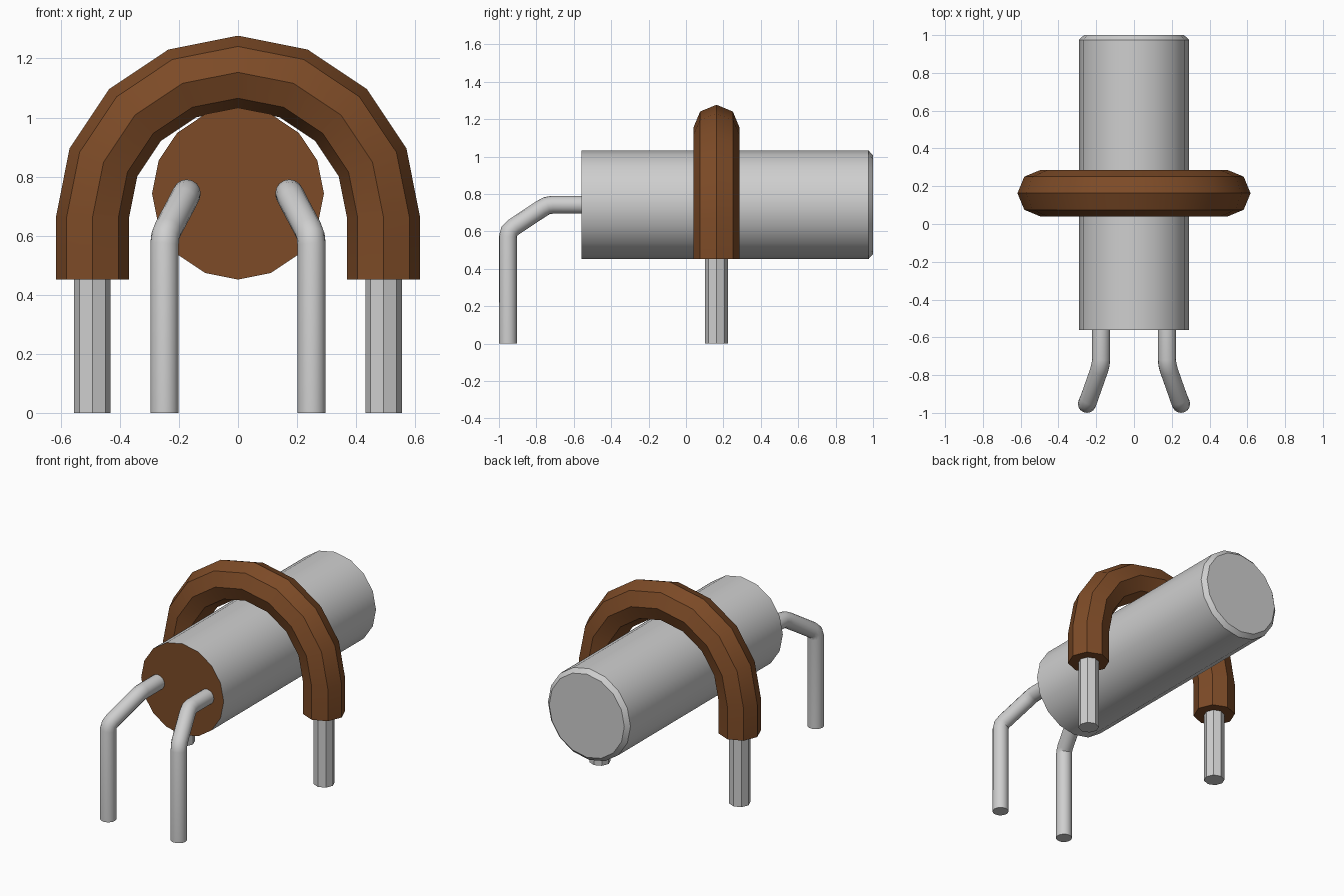
import bpy, bmesh, math
from mathutils import Vector

if "Cube" in bpy.data.objects:
    bpy.data.objects.remove(bpy.data.objects["Cube"], do_unlink=True)


def material(name, color):
    m = bpy.data.materials.new(name)
    m.use_nodes = True
    m.diffuse_color = (*color, 1)
    m.node_tree.nodes["Principled BSDF"].inputs["Base Color"].default_value = (*color, 1)
    return m


GREY = material("metal grey", (0.62, 0.62, 0.62))
BROWN = material("copper brown", (0.205, 0.07, 0.02))
X, Y, Z = Vector((1, 0, 0)), Vector((0, 1, 0)), Vector((0, 0, 1))


def loft(name, rings, sides, *mats):
    """Capped tube through rings given as (centre, radius, axis u, axis v)."""
    bm = bmesh.new()
    loops = []
    for c, r, u, v in rings:
        angles = [math.tau * i / sides for i in range(sides)]
        loops.append([bm.verts.new(c + r * (u * math.cos(a) + v * math.sin(a))) for a in angles])
    for a, b in zip(loops, loops[1:]):
        for i in range(sides):
            j = (i + 1) % sides
            bm.faces.new((a[i], a[j], b[j], b[i]))
    bm.faces.new(loops[0])
    bm.faces.new(loops[-1])
    bmesh.ops.recalc_face_normals(bm, faces=bm.faces)
    mesh = bpy.data.meshes.new(name)
    bm.to_mesh(mesh)
    bm.free()
    for m in mats:
        mesh.materials.append(m)
    obj = bpy.data.objects.new(name, mesh)
    bpy.context.collection.objects.link(obj)
    bpy.ops.object.select_all(action='DESELECT')
    obj.select_set(True)
    bpy.context.view_layer.objects.active = obj
    bpy.ops.object.shade_smooth_by_angle(angle=math.radians(30))
    return obj


# Horizontal can with a chamfered back rim and a brown front face
can_z = 0.7425
can = loft("can", [(Vector((0, y, can_z)), r, X, Z)
                   for y, r in ((-0.56, 0.291), (0.975, 0.291), (1.0, 0.265))],
           16, GREY, BROWN)
for p in can.data.polygons:
    p.material_index = 1 if p.normal.y < -0.9 else 0

# Insulated arch over the can: straight ends and a half circle
R, arch_y, spring_z, end_z = 0.493, 0.163, 0.66, 0.452
rings = [(Vector((R, arch_y, end_z)), 0.124, X, Y)]
for k in range(9):
    a = math.pi * k / 8
    u = Vector((math.cos(a), 0, math.sin(a)))
    rings.append((Vector((0, arch_y, spring_z)) + u * R, 0.124, u, Y))
rings.append((Vector((-R, arch_y, end_z)), 0.124, -X, Y))
loft("arch_sleeve", rings, 8, BROWN)

# Bent leads out of the front, and straight pins below the arch
for side, s in (("left", 1), ("right", -1)):
    path = [Vector((s * x, y, z)) for x, y, z in (
        (0.174, -0.54, 0.7425), (0.174, -0.715, 0.7425), (0.177, -0.745, 0.737),
        (0.185, -0.775, 0.72), (0.238, -0.925, 0.62), (0.246, -0.945, 0.60),
        (0.249, -0.952, 0.57), (0.249, -0.952, 0))]
    rings = []
    for i, c in enumerate(path):
        t = Vector()
        if i > 0:
            t += (c - path[i - 1]).normalized()
        if i < len(path) - 1:
            t += (path[i + 1] - c).normalized()
        t.normalize()
        u = (X - t * X.dot(t)).normalized()
        rings.append((c, 0.048, u, t.cross(u)))
    loft(side + "_lead", rings, 16, GREY)
    loft(side + "_arch_pin", [(Vector((s * R, arch_y, z)), 0.062, X, Y) for z in (0, 0.5)],
         8, GREY)
